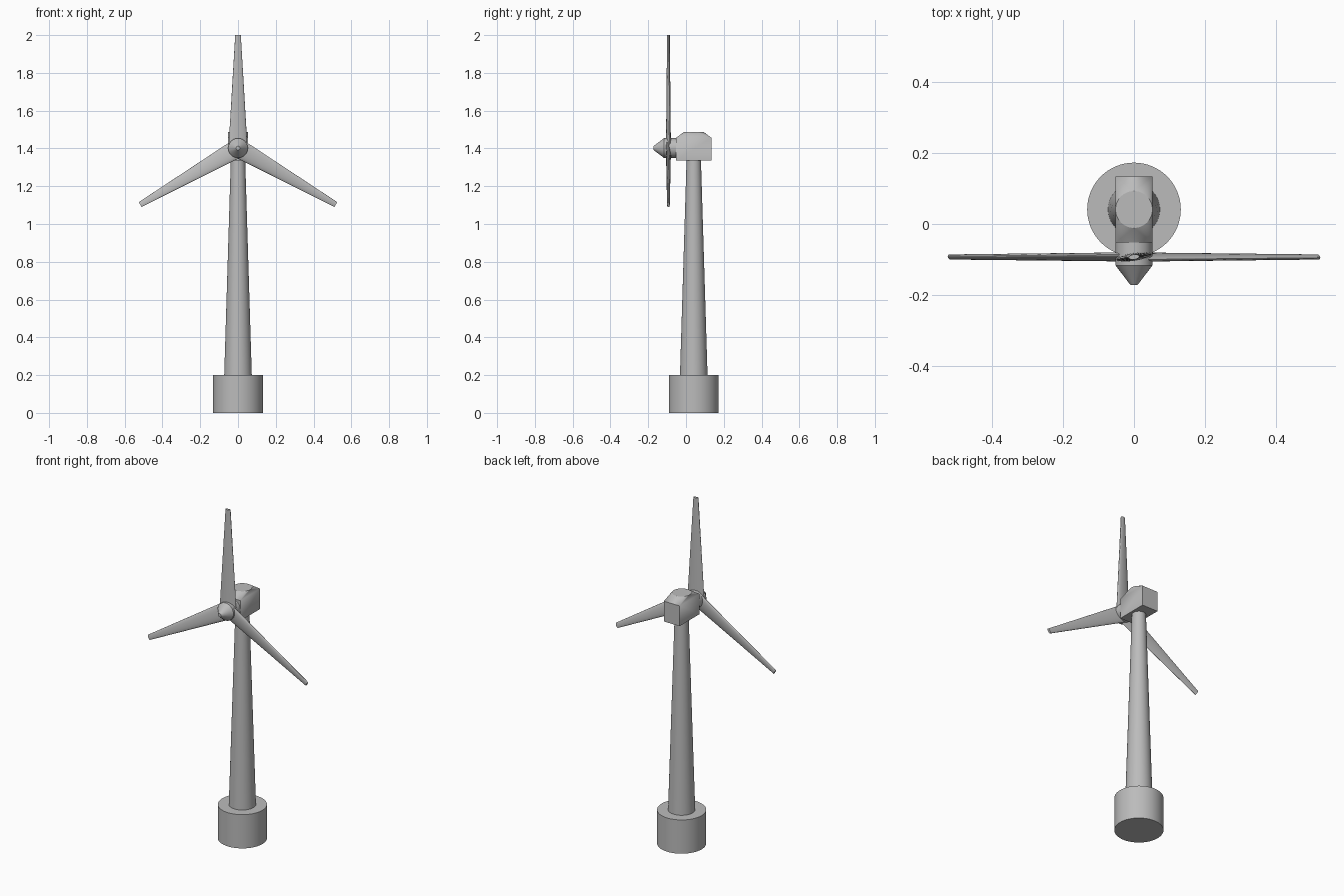
import bpy, bmesh
from math import radians, pi, cos, sin
from mathutils import Matrix, Vector

if "Cube" in bpy.data.objects:
    bpy.data.objects.remove(bpy.data.objects["Cube"])

GREY = (0.5, 0.5, 0.5, 1)
mat = bpy.data.materials.new("light grey")
mat.use_nodes = True
mat.diffuse_color = GREY
mat.node_tree.nodes["Principled BSDF"].inputs["Base Color"].default_value = GREY

TOWER_Y = 0.041
HUB = Vector((0, -0.093, 1.402))


def add_object(name, bm):
    bmesh.ops.recalc_face_normals(bm, faces=bm.faces)
    mesh = bpy.data.meshes.new(name)
    bm.to_mesh(mesh)
    bm.free()
    mesh.materials.append(mat)
    obj = bpy.data.objects.new(name, mesh)
    bpy.context.collection.objects.link(obj)
    bpy.ops.object.select_all(action='DESELECT')
    obj.select_set(True)
    bpy.context.view_layer.objects.active = obj
    bpy.ops.object.shade_smooth_by_angle(angle=radians(25))
    return obj


def loft(name, rings, matrix, segments=64):
    """Skin round rings given as (height, half width, half depth)."""
    bm = bmesh.new()
    loops = []
    for h, a, b in rings:
        loops.append([bm.verts.new((a * cos(2 * pi * i / segments),
                                    b * sin(2 * pi * i / segments), h))
                      for i in range(segments)])
    for low, high in zip(loops, loops[1:]):
        for i in range(segments):
            j = (i + 1) % segments
            bm.faces.new((low[i], low[j], high[j], high[i]))
    bm.faces.new(loops[0][::-1])
    bm.faces.new(loops[-1])
    bm.transform(matrix)
    return add_object(name, bm)


# Foundation and tapered tower
stand = Matrix.Translation((0, TOWER_Y, 0))
loft("foundation", [(0, 0.132, 0.132), (0.2, 0.132, 0.132)], stand)
loft("tower", [(0.2, 0.073, 0.073), (1.34, 0.038, 0.038)], stand)

# Nacelle: box that blends into a round roof
bm = bmesh.new()
for x in (-0.052, 0.052):
    for y in (-0.052, 0.134):
        for z in (1.337, 1.457):
            bm.verts.new((x, y, z))
bmesh.ops.create_circle(bm, segments=48, radius=0.052,
                        matrix=Matrix.Translation((0, TOWER_Y, 1.487)))
bmesh.ops.convex_hull(bm, input=bm.verts)
bmesh.ops.dissolve_limit(bm, angle_limit=radians(1), verts=bm.verts, edges=bm.edges)
add_object("nacelle", bm)

# Hub with pointed nose, facing the front
face_front = Matrix.Translation((0, 0, HUB.z)) @ Matrix.Rotation(radians(90), 4, 'X')
loft("hub", [(0.045, 0.052, 0.052), (0.117, 0.052, 0.052), (0.172, 0.01, 0.01)],
     face_front, 48)

# Three tapered oval blades, slightly pitched
for i, name in enumerate(("upper_blade", "left_blade", "right_blade")):
    place = (Matrix.Translation(HUB) @ Matrix.Rotation(radians(120 * i), 4, 'Y')
             @ Matrix.Rotation(radians(8), 4, 'Z'))
    loft(name, [(0.015, 0.05, 0.011), (0.598, 0.015, 0.007)], place, 32)
